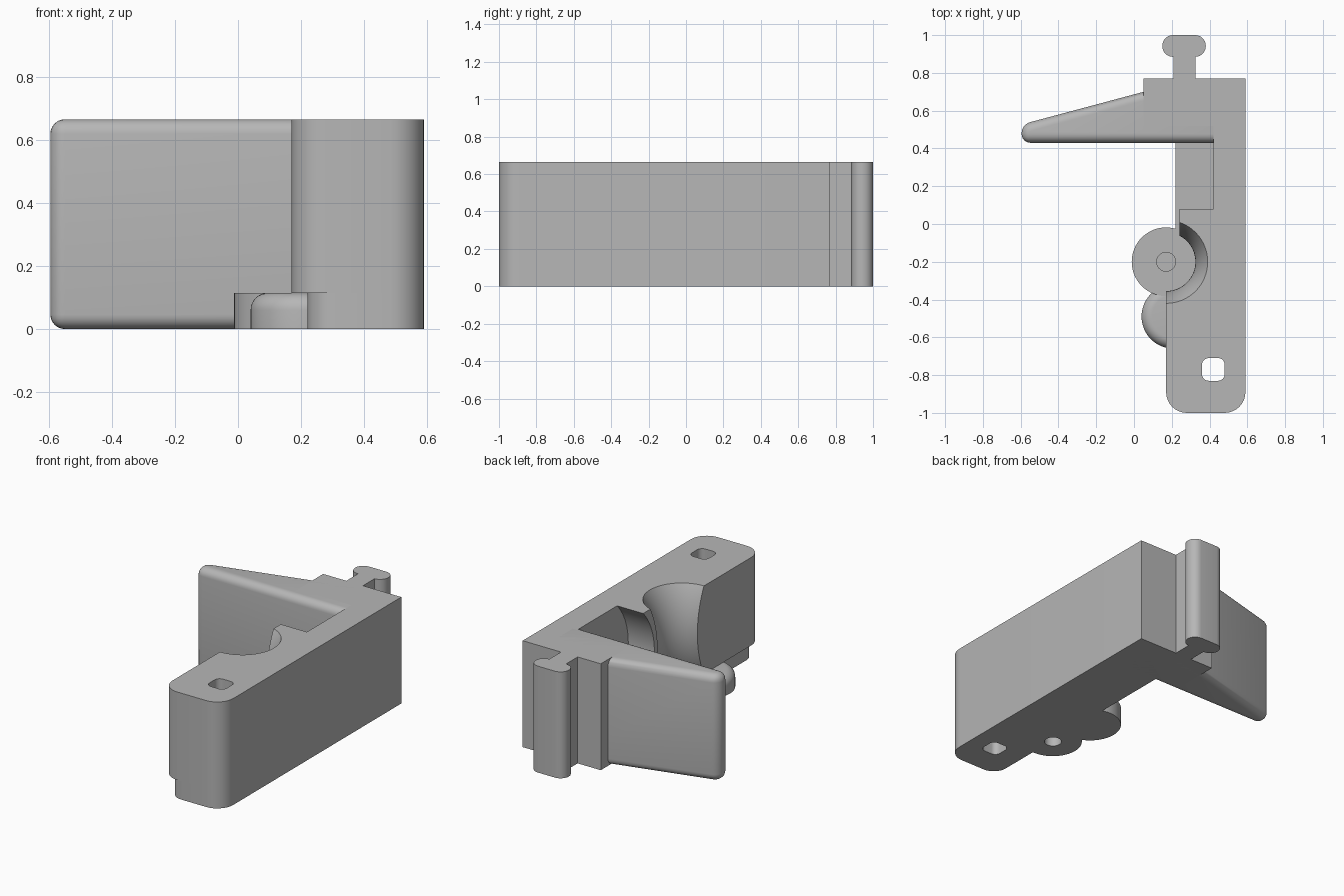
import bpy, bmesh, math
from mathutils import Vector

cube = bpy.data.objects.get("Cube")
if cube:
    bpy.data.objects.remove(cube, do_unlink=True)

FLOOR, TOP = 0.115, 0.665
MID = (FLOOR + TOP) / 2

grey = bpy.data.materials.new("light grey plastic")
grey.use_nodes = True
grey.diffuse_color = (0.47, 0.47, 0.47, 1)
grey.node_tree.nodes["Principled BSDF"].inputs["Base Color"].default_value = grey.diffuse_color


def finish(name, bm):
    bmesh.ops.recalc_face_normals(bm, faces=bm.faces)
    mesh = bpy.data.meshes.new(name)
    bm.to_mesh(mesh)
    bm.free()
    mesh.materials.append(grey)
    ob = bpy.data.objects.new(name, mesh)
    bpy.context.collection.objects.link(ob)
    return ob


def extrude(coords, offset):
    bm = bmesh.new()
    face = bm.faces.new([bm.verts.new(c) for c in coords])
    geom = bmesh.ops.extrude_face_region(bm, geom=[face])["geom"]
    verts = [g for g in geom if isinstance(g, bmesh.types.BMVert)]
    bmesh.ops.translate(bm, verts=verts, vec=offset)
    return bm


def rounded(points, steps=8):
    """Outline from (x, y, corner radius) points."""
    out = []
    for i, (x, y, r) in enumerate(points):
        p = Vector((x, y))
        if not r:
            out.append(p)
            continue
        a = (Vector(points[i - 1][:2]) - p).normalized()
        b = (Vector(points[(i + 1) % len(points)][:2]) - p).normalized()
        half = a.angle(b) / 2
        centre = p + (a + b).normalized() * r / math.sin(half)
        start = p + a * r / math.tan(half) - centre
        end = p + b * r / math.tan(half) - centre
        sweep = start.angle(end)
        for k in range(steps + 1):
            t = k / steps
            out.append(centre + (start * math.sin((1 - t) * sweep)
                                 + end * math.sin(t * sweep)) / math.sin(sweep))
    return out


def prism(name, points, z0, z1):
    outline = [(p.x, p.y, z0) for p in rounded(points)]
    return finish(name, extrude(outline, (0, 0, z1 - z0)))


def rect(x0, x1, y0, y1, r):
    return [(x0, y0, r), (x1, y0, r), (x1, y1, r), (x0, y1, r)]


def disc(name, x, y, r, z0, z1, bevel=0):
    outline = [(x + r * math.cos(k * math.tau / 64), y + r * math.sin(k * math.tau / 64), z0)
               for k in range(64)]
    bm = extrude(outline, (0, 0, z1 - z0))
    if bevel:
        rim = [e for e in bm.edges if all(v.co.z > z1 - 0.001 for v in e.verts)]
        bmesh.ops.bevel(bm, geom=rim, offset=bevel, segments=8, profile=0.5, affect='EDGES')
    return finish(name, bm)


def cut(ob, cutter):
    mod = ob.modifiers.new("cut", 'BOOLEAN')
    mod.operation, mod.solver, mod.object = 'DIFFERENCE', 'EXACT', cutter
    bpy.context.view_layer.objects.active = ob
    bpy.ops.object.modifier_apply(modifier=mod.name)


def bow(z, sag):
    """Distance from the deepest point of an arc spanning floor to top."""
    h = (TOP - FLOOR) / 2
    radius = (h * h + sag * sag) / (2 * sag)
    return radius - math.sqrt(radius ** 2 - (z - MID) ** 2)


levels = [FLOOR - 0.006 + (TOP - FLOOR + 0.012) * k / 24 for k in range(25)]

# Main body above the base level
body = prism("body", [(0.17, -1, 0.11), (0.59, -1, 0.11), (0.59, 0.77, 0), (0.05, 0.77, 0),
                      (0.05, 0.495, 0), (0.24, 0.495, 0), (0.24, -0.2, 0), (0.17, -0.2, 0)],
             FLOOR, TOP)

# Base slab, set in slightly along the open side
base = prism("base_slab", [(0.22, -1, 0.09), (0.59, -1, 0.11), (0.59, 0.77, 0), (0.05, 0.77, 0),
                           (0.05, 0.495, 0), (0.22, 0.495, 0)], 0, FLOOR)

# Waisted round recess
bm = bmesh.new()
rings = []
for z in levels:
    r = 0.155 + bow(z, 0.065)
    rings.append([bm.verts.new((0.17 + r * math.cos(k * math.tau / 64),
                                -0.2 + r * math.sin(k * math.tau / 64), z)) for k in range(64)])
for low, high in zip(rings, rings[1:]):
    for k in range(64):
        n = (k + 1) % 64
        bm.faces.new((low[k], low[n], high[n], high[k]))
bm.faces.new(rings[0])
bm.faces.new(rings[-1])
recess = finish("recess_cutter", bm)

# Pocket with a bowed end wall
wall = [(0.1, -0.03 + bow(z, 0.11), z) for z in levels]
wall += [(0.1, 0.52, levels[-1]), (0.1, 0.52, levels[0])]
pocket = finish("pocket_cutter", extrude(wall, (0.32, 0, 0)))

# Mounting hole and blind pivot holes
slot = prism("slot_cutter", rect(0.36, 0.48, -0.83, -0.71, 0.035), -0.1, 0.8)
upper_pivot = disc("upper_pivot_cutter", 0.17, -0.2, 0.05, 0.05, 0.2)
lower_pivot = disc("lower_pivot_cutter", 0.21, -0.49, 0.05, -0.1, 0.06)

# Round feet beside the slab
pivot_disc = disc("pivot_disc", 0.17, -0.2, 0.182, 0, FLOOR)
round_foot = disc("round_foot", 0.21, -0.49, 0.17, 0, FLOOR, bevel=0.055)

for target, cutters in ((body, (recess, pocket, slot)), (base, (slot, lower_pivot)),
                        (pivot_disc, (upper_pivot,)), (round_foot, (lower_pivot,))):
    for cutter in cutters:
        cut(target, cutter)
for cutter in (recess, pocket, slot, upper_pivot, lower_pivot):
    bpy.data.objects.remove(cutter, do_unlink=True)

# Tapered side wing with rounded edges
bm = extrude([(-0.595, 0.43, 0), (0.45, 0.43, 0), (0.45, 0.75, 0), (0.22, 0.745, 0),
              (-0.595, 0.527, 0)], (0, 0, TOP))
edges = [e for e in bm.edges if min(v.co.x for v in e.verts) < 0.2]
bmesh.ops.bevel(bm, geom=edges, offset=0.046, segments=6, profile=0.5,
                affect='EDGES', clamp_overlap=True)
wing = finish("side_wing", bm)

# Connector on the back
neck = prism("connector_neck", rect(0.21, 0.325, 0.76, 0.9, 0), 0, TOP)
head = prism("connector_head", rect(0.15, 0.38, 0.885, 1, 0.056), 0, TOP)

# Smooth curves, sharp edges
bpy.ops.object.select_all(action='DESELECT')
for ob in (body, base, pivot_disc, round_foot, wing, neck, head):
    ob.select_set(True)
bpy.context.view_layer.objects.active = body
bpy.ops.object.shade_smooth_by_angle(angle=math.radians(30))
